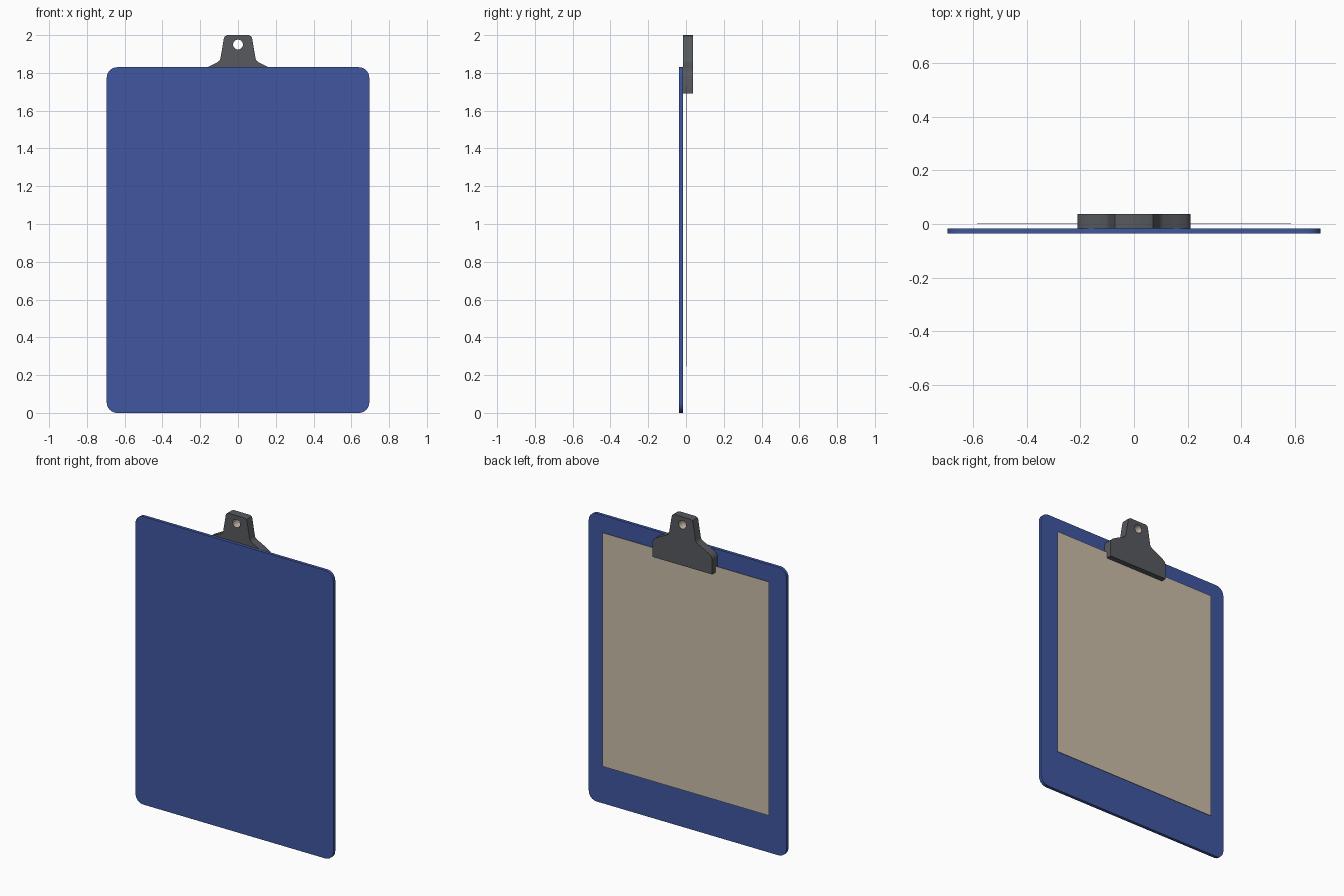
import bpy, bmesh, math

if "Cube" in bpy.data.objects:
    bpy.data.objects.remove(bpy.data.objects["Cube"])


def material(name, rgb):
    m = bpy.data.materials.new(name)
    m.diffuse_color = (*rgb, 1)
    m.use_nodes = True
    m.node_tree.nodes["Principled BSDF"].inputs["Base Color"].default_value = m.diffuse_color
    return m


BLUE = material("board blue", (0.05, 0.095, 0.35))
GREY = material("clip grey", (0.095, 0.102, 0.112))
PAPER = material("paper cream", (0.60, 0.51, 0.40))


def arc(cx, cz, r, a0, a1, n):
    """Points on an arc in the XZ plane, angles in degrees."""
    return [(cx + r * math.cos(math.radians(a0 + (a1 - a0) * i / n)),
             cz + r * math.sin(math.radians(a0 + (a1 - a0) * i / n)))
            for i in range(n + 1)]


def plate(name, loops, y0, y1, mats):
    """Fill XZ outlines (first outer, others holes) and extrude from y0 to y1."""
    bm = bmesh.new()
    edges = []
    for pts in loops:
        vs = [bm.verts.new((x, y0, z)) for x, z in pts]
        edges += [bm.edges.new((vs[i], vs[(i + 1) % len(vs)])) for i in range(len(vs))]
    bmesh.ops.triangle_fill(bm, edges=edges, use_beauty=True, use_dissolve=False)
    res = bmesh.ops.extrude_face_region(bm, geom=bm.faces[:], use_keep_orig=True)
    for v in res["geom"]:
        if isinstance(v, bmesh.types.BMVert):
            v.co.y = y1
    bmesh.ops.recalc_face_normals(bm, faces=bm.faces[:])
    me = bpy.data.meshes.new(name)
    bm.to_mesh(me)
    bm.free()
    for m in mats:
        me.materials.append(m)
    ob = bpy.data.objects.new(name, me)
    bpy.context.collection.objects.link(ob)
    bpy.ops.object.select_all(action='DESELECT')
    ob.select_set(True)
    bpy.context.view_layer.objects.active = ob
    bpy.ops.object.shade_smooth_by_angle(angle=math.radians(30))
    return ob


# Board with rounded corners
W, H, R = 0.695, 1.83, 0.055
outline = (arc(W - R, R, R, -90, 0, 8) + arc(W - R, H - R, R, 0, 90, 8)
           + arc(R - W, H - R, R, 90, 180, 8) + arc(R - W, R, R, 180, 270, 8))
plate("board", [outline], -0.036, -0.016, [BLUE])

# Sheet of paper, held just above the board
plate("paper", [[(-0.585, 0.245), (0.585, 0.245), (0.585, 1.73), (-0.585, 1.73)]],
      0.001, 0.003, [PAPER])

# Clip: mirrored half profile with a hanging hole
half = [(0.21, 1.69), (0.21, 1.785), (0.205, 1.8), (0.193, 1.812), (0.155, 1.833),
        (0.108, 1.857), (0.098, 1.865), (0.093, 1.876), (0.075, 1.982),
        (0.07, 1.994), (0.058, 2.0)]
clip_outline = half + [(-x, z) for x, z in reversed(half)]
HOLE_Z, HOLE_R = 1.95, 0.026
hole = arc(0, HOLE_Z, HOLE_R, 0, 360, 24)[:-1]
clip = plate("clip", [clip_outline, hole], -0.016, 0.037, [GREY, PAPER])

# Light lining inside the hole
for p in clip.data.polygons:
    c = p.center
    if abs(p.normal.y) < 0.5 and math.hypot(c.x, c.z - HOLE_Z) < HOLE_R * 1.1:
        p.material_index = 1
